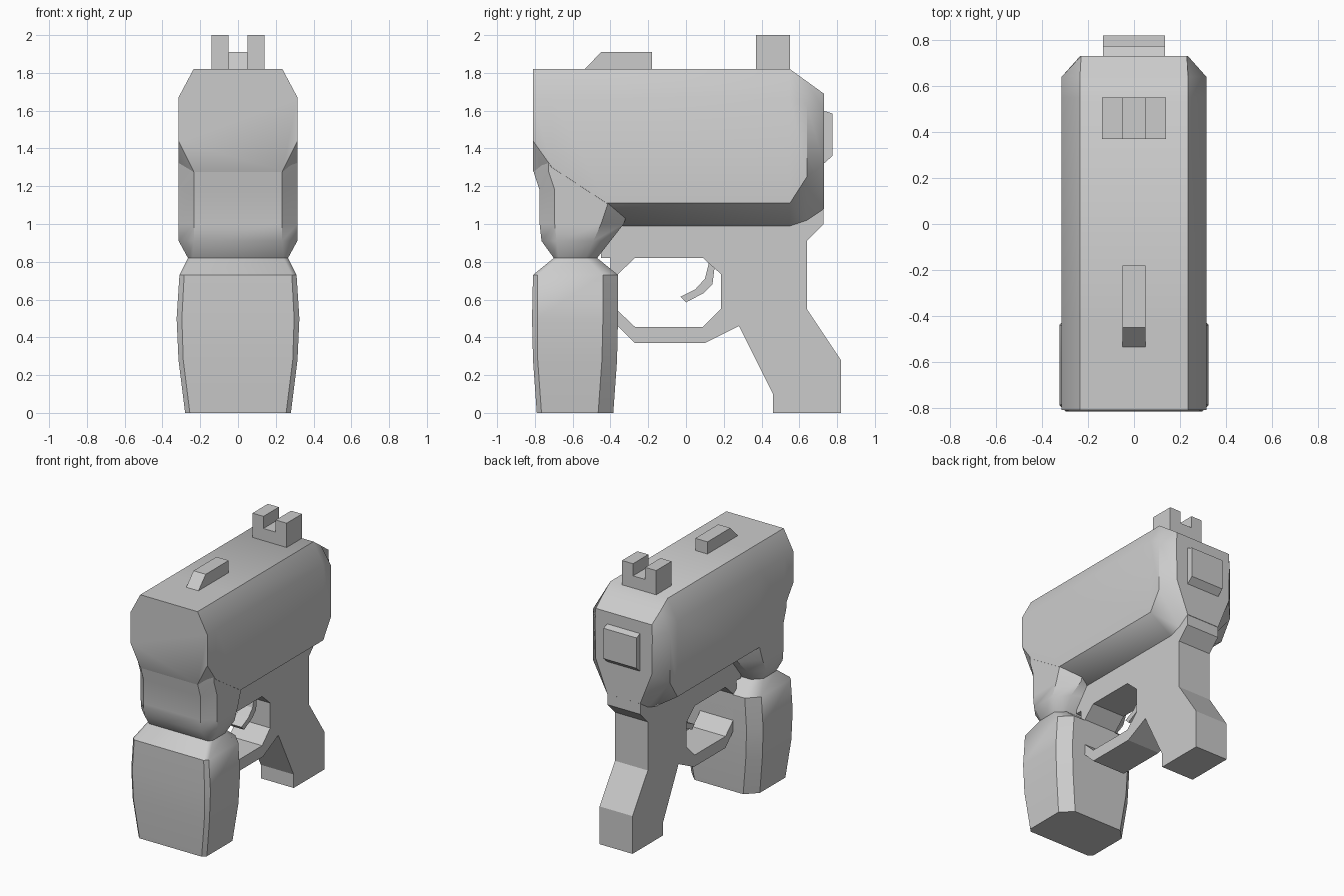
import bpy, bmesh, math

if "Cube" in bpy.data.objects:
    bpy.data.objects.remove(bpy.data.objects["Cube"])


def finish(name, bm, smooth=None):
    bmesh.ops.recalc_face_normals(bm, faces=bm.faces[:])
    me = bpy.data.meshes.new(name)
    bm.to_mesh(me)
    bm.free()
    ob = bpy.data.objects.new(name, me)
    bpy.context.collection.objects.link(ob)
    if smooth:
        bpy.ops.object.select_all(action='DESELECT')
        ob.select_set(True)
        bpy.context.view_layer.objects.active = ob
        bpy.ops.object.shade_smooth_by_angle(angle=math.radians(smooth))
    return ob


def loft(name, rings, smooth=None):
    """Skin a list of equally long closed rings and cap both ends."""
    bm = bmesh.new()
    loops = [[bm.verts.new(p) for p in r] for r in rings]
    n = len(loops[0])
    for a, b in zip(loops, loops[1:]):
        for i in range(n):
            j = (i + 1) % n
            bm.faces.new((a[i], a[j], b[j], b[i]))
    bm.faces.new(loops[0])
    bm.faces.new(loops[-1])
    return finish(name, bm, smooth)


def side_profile(name, pts, half):
    """Side outline (y, z) extruded across x."""
    return loft(name, [[(x, y, z) for y, z in pts] for x in (-half, half)])


def body_ring(y, half_pts):
    right = [(x, y, z) for x, z in half_pts]
    return right + [(-x, y, z) for x, y, z in reversed(right)]


def grip_ring(z, y0, y1, w, cf, cb):
    """Rectangle in plan with front and back corners cut by cf and cb."""
    right = [(w - cf, y0, z), (w, y0 + cf, z), (w, y1 - cb, z), (w - cb, y1, z)]
    return right + [(-x, y, z) for x, y, z in reversed(right)]


# Upper body: eight-sided shell with tapered rear
loft("upper_body", [
    body_ring(-0.81, [(.235, 1.82), (.315, 1.67), (.315, 1.44), (.235, 1.28)]),
    body_ring(-0.71, [(.235, 1.82), (.315, 1.67), (.315, 1.30), (.235, 1.16)]),
    body_ring(-0.42, [(.235, 1.82), (.315, 1.67), (.315, 1.11), (.135, 0.99)]),
    body_ring(0.55, [(.235, 1.82), (.315, 1.67), (.315, 1.11), (.135, 0.99)]),
    body_ring(0.64, [(.235, 1.755), (.315, 1.63), (.315, 1.25), (.135, 1.02)]),
    body_ring(0.73, [(.230, 1.69), (.235, 1.60), (.230, 1.32), (.135, 1.08)]),
], 40)

# Front grip with its neck running up into the body
loft("front_grip", [grip_ring(*r) for r in [
    (0.00, -0.79, -0.385, .280, .025, .08),
    (0.28, -0.81, -0.365, .315, .025, .08),
    (0.50, -0.815, -0.36, .325, .028, .08),
    (0.73, -0.81, -0.36, .310, .025, .08),
    (0.82, -0.70, -0.47, .265, .025, .06),
    (0.91, -0.765, -0.40, .314, .08, .09),
    (1.00, -0.775, -0.33, .314, .08, .12),
    (1.18, -0.775, -0.27, .314, .08, .12),
    (1.28, -0.808, -0.27, .314, .08, .12),
    (1.44, -0.808, -0.27, .313, .08, .12),
]], 42)

# Lower frame, rear leg and trigger guard in one outline
side_profile("lower_frame", [
    (-.40, .82), (-.40, .50), (-.27, .37), (.10, .37), (.28, .46),
    (.46, .10), (.46, 0), (.82, 0), (.82, .28), (.64, .55), (.64, .91),
    (.728, 1.0), (.728, 1.25), (-.45, 1.25), (-.45, .82), (-.42, .82),
][:-1], .135)

# Guard opening cut through the frame
frame = bpy.data.objects["lower_frame"]
cutter = side_profile("guard_cutter", [
    (-.27, .82), (-.36, .735), (-.36, .54), (-.27, .455),
    (.09, .455), (.185, .55), (.185, .735), (.09, .82)], .3)
cutter.hide_render = True
cutter.hide_set(True)
cut = frame.modifiers.new("guard_opening", 'BOOLEAN')
cut.operation = 'DIFFERENCE'
cut.solver = 'EXACT'
cut.object = cutter
bpy.context.view_layer.objects.active = frame
bpy.ops.object.modifier_apply(modifier=cut.name)
bpy.data.objects.remove(cutter)

# Curved trigger
side_profile("trigger", [
    (-.03, .615), (.05, .655), (.10, .71), (.12, .79), (.11, .84), (.17, .84),
    (.15, .76), (.14, .68), (.095, .635), (0, .585)], .05)

# Front sight ramp
side_profile("front_sight", [
    (-.54, 1.815), (-.45, 1.91), (-.18, 1.91), (-.18, 1.815)], .05)

# Notched rear sight
notch = [(-.14, 1.81), (.14, 1.81), (.14, 2.0), (.05, 2.0),
         (.05, 1.91), (-.05, 1.91), (-.05, 2.0), (-.14, 2.0)]
loft("rear_sight", [[(x, y, z) for x, z in notch] for y in (.37, .55)])

# Raised pad on the back face
side_profile("back_pad", [
    (.70, 1.60), (.73, 1.60), (.775, 1.585), (.775, 1.36), (.73, 1.32), (.70, 1.32)], .135)
